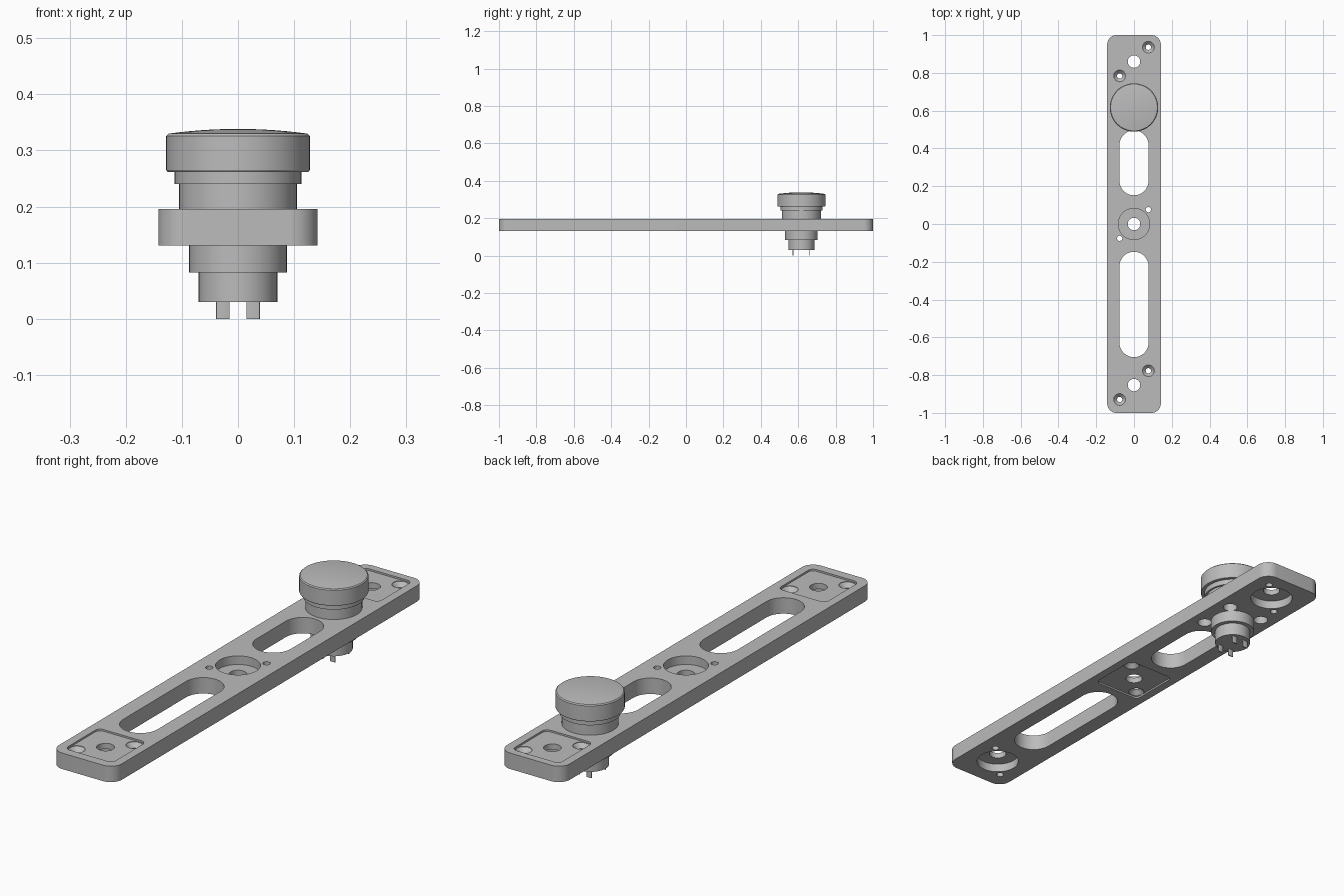
import bpy, bmesh, math

cube = bpy.data.objects.get("Cube")
if cube:
    bpy.data.objects.remove(cube, do_unlink=True)

grey = bpy.data.materials.new("matte grey")
grey.use_nodes = True
COLOUR = (0.5, 0.5, 0.5, 1)
grey.diffuse_color = COLOUR
grey.node_tree.nodes["Principled BSDF"].inputs["Base Color"].default_value = COLOUR

PLATE_BOTTOM, PLATE_TOP = 0.131, 0.196
SCREW = 0.076        # screw offset from each mounting centre
BUTTON_Y = 0.617


def finish(name, bm):
    bmesh.ops.remove_doubles(bm, verts=bm.verts, dist=1e-5)
    bmesh.ops.recalc_face_normals(bm, faces=bm.faces)
    mesh = bpy.data.meshes.new(name)
    bm.to_mesh(mesh)
    bm.free()
    mesh.materials.append(grey)
    obj = bpy.data.objects.new(name, mesh)
    bpy.context.collection.objects.link(obj)
    return obj


def block(name, x, y, w, h, r, z0, z1, steps=12):
    """Upright prism with a rounded rectangular outline."""
    bm = bmesh.new()
    verts = []
    for q, (sx, sy) in enumerate([(1, 1), (-1, 1), (-1, -1), (1, -1)]):
        for i in range(steps + 1):
            a = (q + i / steps) * math.pi / 2
            verts.append(bm.verts.new((x + sx * (w / 2 - r) + r * math.cos(a),
                                       y + sy * (h / 2 - r) + r * math.sin(a), z0)))
    bmesh.ops.remove_doubles(bm, verts=verts, dist=1e-5)
    bm.verts.ensure_lookup_table()
    face = bm.faces.new(bm.verts[:])
    top = bmesh.ops.extrude_face_region(bm, geom=[face])["geom"]
    bmesh.ops.translate(bm, vec=(0, 0, z1 - z0),
                        verts=[g for g in top if isinstance(g, bmesh.types.BMVert)])
    return finish(name, bm)


def lathe(name, x, y, profile, sides=64):
    """Solid of revolution from (radius, height) pairs, closed at both ends."""
    bm = bmesh.new()
    rings = [[bm.verts.new((x + r * math.cos(2 * math.pi * i / sides),
                            y + r * math.sin(2 * math.pi * i / sides), z))
              for i in range(sides)] for r, z in profile]
    for a, b in zip(rings, rings[1:]):
        for i in range(sides):
            j = (i + 1) % sides
            bm.faces.new((a[i], a[j], b[j], b[i]))
    bm.faces.new(rings[0])
    bm.faces.new(rings[-1])
    return finish(name, bm)


def drill(x, y, r, z0=0.1, z1=0.25, sides=32):
    return lathe("cutter", x, y, [(r, z0), (r, z1)], sides)


def cut(target, cutters):
    bpy.context.view_layer.objects.active = target
    for c in cutters:
        c.hide_render = True
        mod = target.modifiers.new("cut", 'BOOLEAN')
        mod.operation, mod.solver, mod.object = 'DIFFERENCE', 'EXACT', c
        bpy.ops.object.modifier_apply(modifier=mod.name)
        bpy.data.objects.remove(c, do_unlink=True)


def mounting(y, face, inward):
    """Square recess with countersunk screws on one face, round pocket opposite."""
    def z(depth):
        return face + inward * depth
    def span(a, b):
        return sorted((z(a), z(b)))
    cut(plate, [block("cutter", 0, y, 0.214, 0.218, 0.022, *span(-0.02, 0.007))])
    cut(plate, [drill(0, y, 0.083, *span(0.03, 0.1), sides=48), drill(0, y, 0.033)])
    for s in (-1, 1):
        x, sy = s * SCREW, y + s * SCREW
        cone = [(0.031, z(-0.02)), (0.031, z(0.009)), (0.014, z(0.026)), (0.014, z(0.1))]
        cut(plate, [lathe("cutter", x, sy, cone, 32)])


# Mounting bar with two long slots
plate = block("mounting_bar", 0, 0, 0.284, 2.0, 0.05, PLATE_BOTTOM, PLATE_TOP)
for low, high in ((0.152, 0.495), (-0.705, -0.147)):
    cut(plate, [block("cutter", 0, (low + high) / 2, 0.154, high - low, 0.077, 0.1, 0.25)])

# Mounting points: both ends open upward, the middle one downward
mounting(0.86, PLATE_TOP, -1)
mounting(-0.853, PLATE_TOP, -1)
mounting(0, PLATE_BOTTOM, 1)

# Blind pockets underneath, around the button body
cut(plate, [drill(sx * 0.08, BUTTON_Y + sy * 0.08, 0.028, 0.1, 0.175)
            for sx in (-1, 1) for sy in (-1, 1)])

# Push button: stepped body, collar and domed cap
body = lathe("button_body", 0, BUTTON_Y, [
    (0.07, 0.03), (0.07, 0.083), (0.087, 0.083), (0.087, 0.18)])
neck = lathe("button_neck", 0, BUTTON_Y, [
    (0.105, 0.19), (0.105, 0.24), (0.113, 0.24), (0.113, 0.265)])
dome = [(0.124 * math.cos(t), 0.33 + 0.0085 * math.sin(t) ** 2)
        for t in [i * math.pi / 16 for i in range(8)]]
cap = lathe("button_cap", 0, BUTTON_Y, [
    (0.113, 0.262), (0.126, 0.262), (0.128, 0.265), (0.128, 0.326)] + dome + [(0.002, 0.3385)])

# Contact blades under the body
blades = [block("contact_blade", sx * 0.027, BUTTON_Y + sy * 0.045, 0.024, 0.004, 0.001,
                0, 0.035, 2) for sx in (-1, 1) for sy in (-1, 1)]

bpy.ops.object.select_all(action='DESELECT')
for obj in [plate, body, neck, cap] + blades:
    obj.select_set(True)
bpy.context.view_layer.objects.active = plate
bpy.ops.object.shade_smooth_by_angle(angle=math.radians(30))
